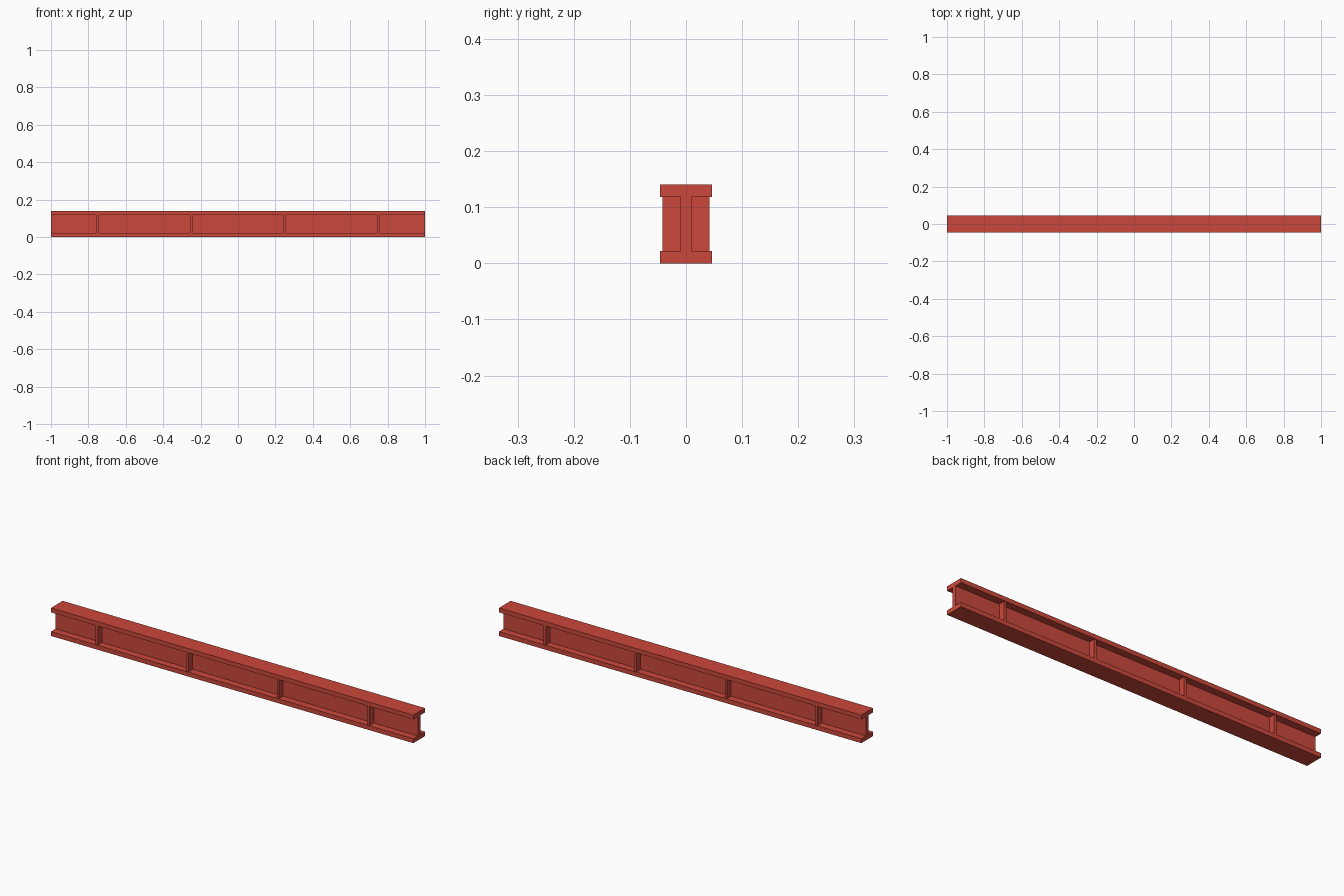
import bpy
import bmesh

cube = bpy.data.objects.get("Cube")
if cube:
    bpy.data.objects.remove(cube, do_unlink=True)

LENGTH, HEIGHT = 2.0, 0.14
FLANGE_HALF, FLANGE_THICK = 0.046, 0.022
WEB_HALF = 0.01
STIFF_HALF, STIFF_THICK = 0.042, 0.013

red = bpy.data.materials.new("red painted steel")
red.use_nodes = True
colour = (0.6, 0.064, 0.045, 1)
red.diffuse_color = colour
red.node_tree.nodes["Principled BSDF"].inputs["Base Color"].default_value = colour


def extrude_along_x(name, profile, x_start, x_end):
    """Closed (y, z) outline swept along x."""
    bm = bmesh.new()
    face = bm.faces.new([bm.verts.new((x_start, y, z)) for y, z in profile])
    swept = bmesh.ops.extrude_face_region(bm, geom=[face])
    verts = [v for v in swept["geom"] if isinstance(v, bmesh.types.BMVert)]
    bmesh.ops.translate(bm, verts=verts, vec=(x_end - x_start, 0, 0))
    bmesh.ops.recalc_face_normals(bm, faces=bm.faces)
    mesh = bpy.data.meshes.new(name)
    bm.to_mesh(mesh)
    bm.free()
    mesh.materials.append(red)
    obj = bpy.data.objects.new(name, mesh)
    bpy.context.collection.objects.link(obj)
    return obj


# I-shaped beam: right half of the outline, mirrored for the left half
low, high = FLANGE_THICK, HEIGHT - FLANGE_THICK
half = [(FLANGE_HALF, 0), (FLANGE_HALF, low), (WEB_HALF, low),
        (WEB_HALF, high), (FLANGE_HALF, high), (FLANGE_HALF, HEIGHT)]
outline = half + [(-y, z) for y, z in reversed(half)]
extrude_along_x("i_beam", outline, -LENGTH / 2, LENGTH / 2)

# Stiffener plates between the flanges, on both sides of the web
for i, x in enumerate((-0.75, -0.25, 0.25, 0.75), start=1):
    for side, sign in (("front", -1), ("back", 1)):
        plate = [(sign * WEB_HALF, low), (sign * STIFF_HALF, low),
                 (sign * STIFF_HALF, high), (sign * WEB_HALF, high)]
        extrude_along_x(f"{side}_stiffener_{i}", plate,
                        x - STIFF_THICK / 2, x + STIFF_THICK / 2)
